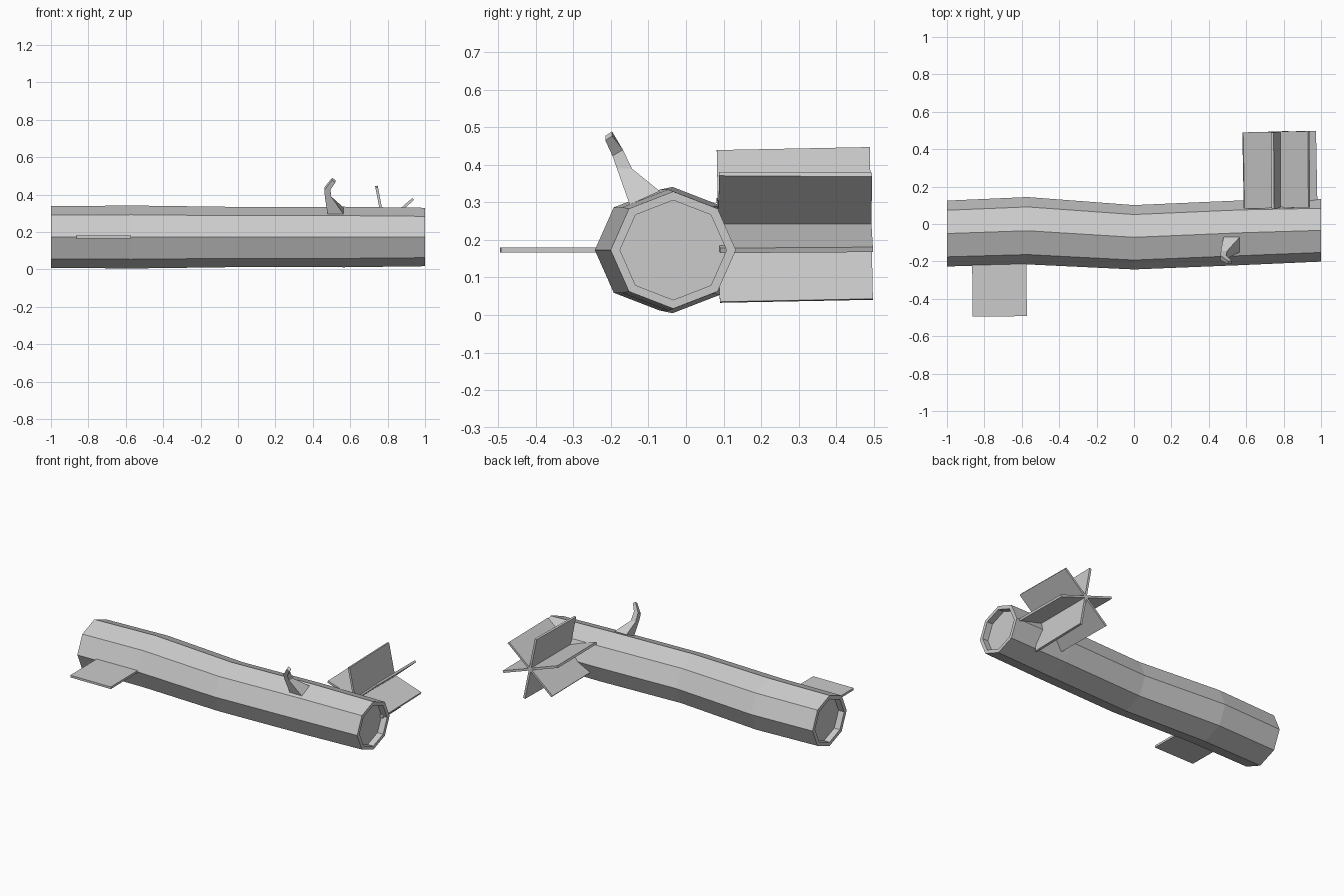
import bpy, bmesh
from math import sin, cos, radians, pi
from mathutils import Vector

old = bpy.data.objects.get("Cube")
if old:
    bpy.data.objects.remove(old, do_unlink=True)

grey = bpy.data.materials.new("plain_grey")
grey.use_nodes = True
COLOUR = (0.6, 0.6, 0.6, 1)
grey.diffuse_color = COLOUR
grey.node_tree.nodes["Principled BSDF"].inputs["Base Color"].default_value = COLOUR


def finish(name, bm):
    bmesh.ops.recalc_face_normals(bm, faces=bm.faces)
    mesh = bpy.data.meshes.new(name)
    bm.to_mesh(mesh)
    bm.free()
    mesh.materials.append(grey)
    obj = bpy.data.objects.new(name, mesh)
    bpy.context.collection.objects.link(obj)
    return obj


def loft(name, rings):
    """Skin equal-sized rings of points and cap both ends."""
    bm = bmesh.new()
    loops = [[bm.verts.new(p) for p in ring] for ring in rings]
    n = len(loops[0])
    for a, b in zip(loops, loops[1:]):
        for i in range(n):
            j = (i + 1) % n
            bm.faces.new((a[i], a[j], b[j], b[i]))
    bm.faces.new(loops[0])
    bm.faces.new(loops[-1])
    return finish(name, bm)


def card(name, centre, u, v, half_u, half_v, thick=0.014):
    """Thin rectangular plate spanned by directions u and v."""
    u, v = Vector(u).normalized(), Vector(v).normalized()
    w = u.cross(v).normalized() * thick / 2
    c = Vector(centre)
    outline = [c + u * half_u * a + v * half_v * b
               for a, b in ((-1, -1), (1, -1), (1, 1), (-1, 1))]
    return loft(name, [[p - w for p in outline], [p + w for p in outline]])


# Log: bent eight-sided trunk with recessed ends
def octagon(x, y, r, scale=1.0):
    return [(x, y + r * scale * cos(k * pi / 4), 0.173 + 0.935 * r * scale * sin(k * pi / 4))
            for k in range(8)]


sections = [(-1, -0.051, 0.176), (-0.57, -0.036, 0.18), (0, -0.071, 0.172),
            (0.57, -0.047, 0.173), (1, -0.034, 0.167)]
RIM, DEPTH = 0.85, 0.04


def recess(section, inward):
    x, y, r = section
    return [octagon(x + inward * DEPTH, y, r, RIM), octagon(x, y, r, RIM)]


rings = recess(sections[0], 1) + [octagon(*s) for s in sections] + recess(sections[-1], -1)[::-1]
loft("log", rings)

# Broken twig: tapering four-sided stub, (x, y, z, half x, half y, rise toward the back)
twig = [(0.522, -0.11, 0.312, 0.043, 0.04, 0.018),
        (0.481, -0.164, 0.39, 0.017, 0.02, 0.0),
        (0.478, -0.182, 0.432, 0.015, 0.014, 0.008),
        (0.512, -0.206, 0.477, 0.009, 0.009, 0.006)]
loft("twig", [[(x + a * hx, y + b * hy, z + b * rise - (a * 0.006 if i == 3 else 0))
               for a, b in ((-1, -1), (1, -1), (1, 1), (-1, 1))]
              for i, (x, y, z, hx, hy, rise) in enumerate(twig)])

# Single leaf card on the front
card("front_leaf", (-0.719, -0.347, 0.173), (1, 0.01, 0), (-0.01, 1, 0), 0.145, 0.147)

# Star of three crossing leaf cards on the back, each slightly askew
for i, (angle, skew) in enumerate(((101, 0.02), (41, -0.01), (161, 0.02))):
    u = Vector((cos(radians(angle)), 0, sin(radians(angle))))
    v = Vector((0, 1, 0)) + u * skew
    card(f"back_leaf_{i + 1}", (0.78, 0.29, 0.24), u - Vector((0, skew, 0)), v, 0.206, 0.204)
